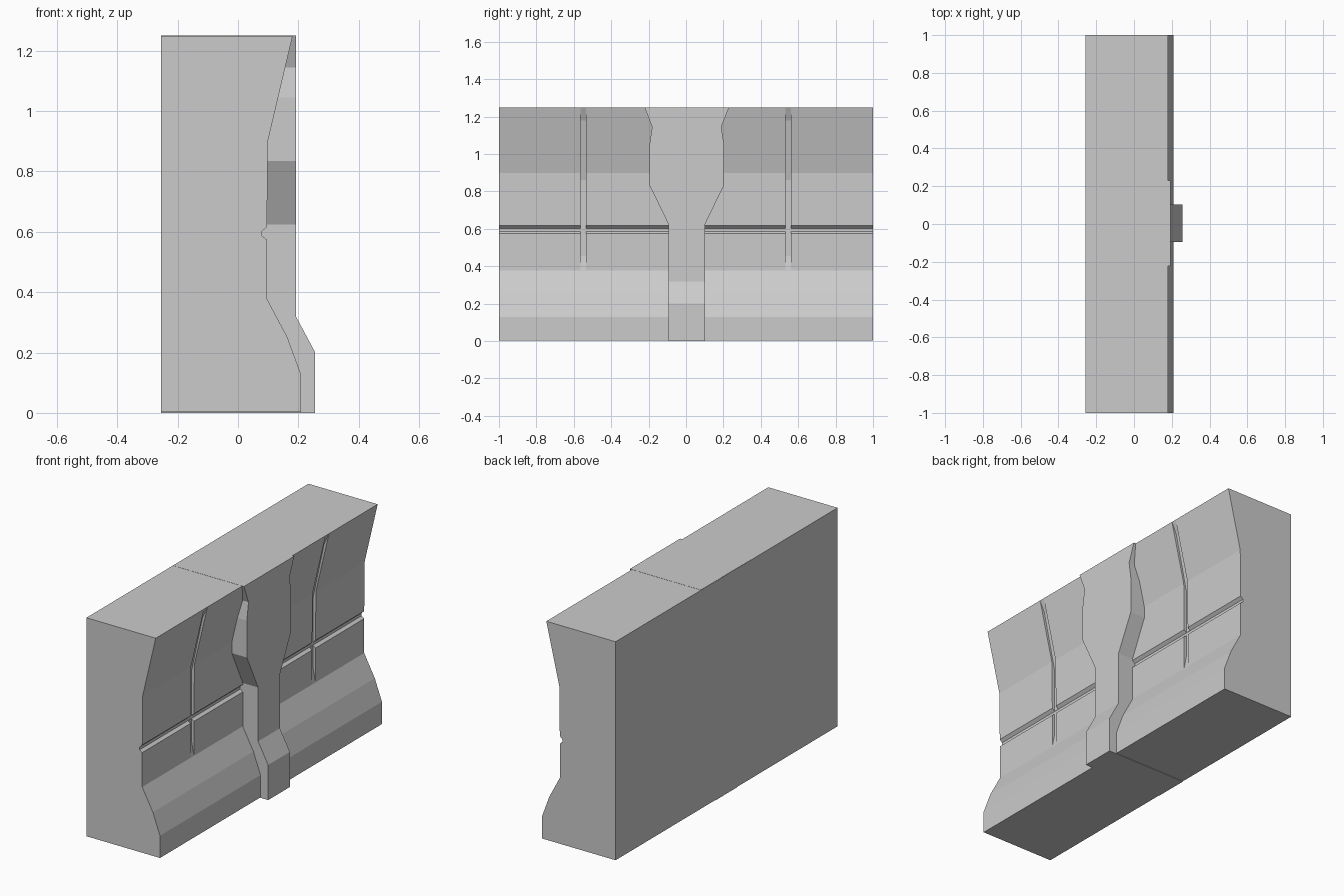
import bpy, bmesh

if "Cube" in bpy.data.objects:
    bpy.data.objects.remove(bpy.data.objects["Cube"])


def make_object(name, rings):
    # Closed solid through a list of matching rings of points
    bm = bmesh.new()
    loops = [[bm.verts.new(p) for p in ring] for ring in rings]
    n = len(loops[0])
    for a, b in zip(loops, loops[1:]):
        for i in range(n):
            j = (i + 1) % n
            bm.faces.new((a[i], a[j], b[j], b[i]))
    bm.faces.new(loops[0][::-1])
    bm.faces.new(loops[-1])
    bmesh.ops.recalc_face_normals(bm, faces=bm.faces)
    mesh = bpy.data.meshes.new(name)
    bm.to_mesh(mesh)
    bm.free()
    obj = bpy.data.objects.new(name, mesh)
    bpy.context.collection.objects.link(obj)
    return obj


def extrude_profile(name, profile, y0, y1):
    return make_object(name, [[(x, y, z) for x, z in profile] for y in (y0, y1)])


# Wall panel: sloped foot, horizontal seam notch, overhanging top
wall = extrude_profile("wall_panel", [
    (-0.256, 0.003), (0.208, 0.003), (0.208, 0.13), (0.163, 0.252),
    (0.096, 0.378), (0.096, 0.574), (0.08, 0.586), (0.08, 0.602),
    (0.096, 0.617), (0.099, 0.90), (0.181, 1.249), (-0.256, 1.249)], -1, 1)

# Vertical seams cut into the panel, fading out at both ends
seam = [(0.096, 0.38), (0.081, 0.455), (0.081, 0.86), (0.150, 1.18),
        (0.181, 1.249), (0.199, 1.29), (0.4, 1.29), (0.4, 0.38)]
for yc in (-0.549, 0.546):
    cutter = extrude_profile("seam_cutter", seam, yc - 0.015, yc + 0.015)
    cutter.hide_render = True
    cutter.hide_viewport = True
    cutter.display_type = 'WIRE'
    mod = wall.modifiers.new("seam", 'BOOLEAN')
    mod.operation = 'DIFFERENCE'
    mod.solver = 'EXACT'
    mod.object = cutter

# Central pillar: rows of (height, half width, front position)
rows = [(0, 0.098, 0.256), (0.2, 0.098, 0.256), (0.318, 0.098, 0.193),
        (0.625, 0.098, 0.193), (0.835, 0.2, 0.193), (1.045, 0.2, 0.193),
        (1.145, 0.185, 0.193), (1.25, 0.226, 0.193)]
yc, back = 0.004, -0.255
make_object("pillar", [[(back, yc - w, z), (front, yc - w, z),
                        (front, yc + w, z), (back, yc + w, z)]
                       for z, w, front in rows])
